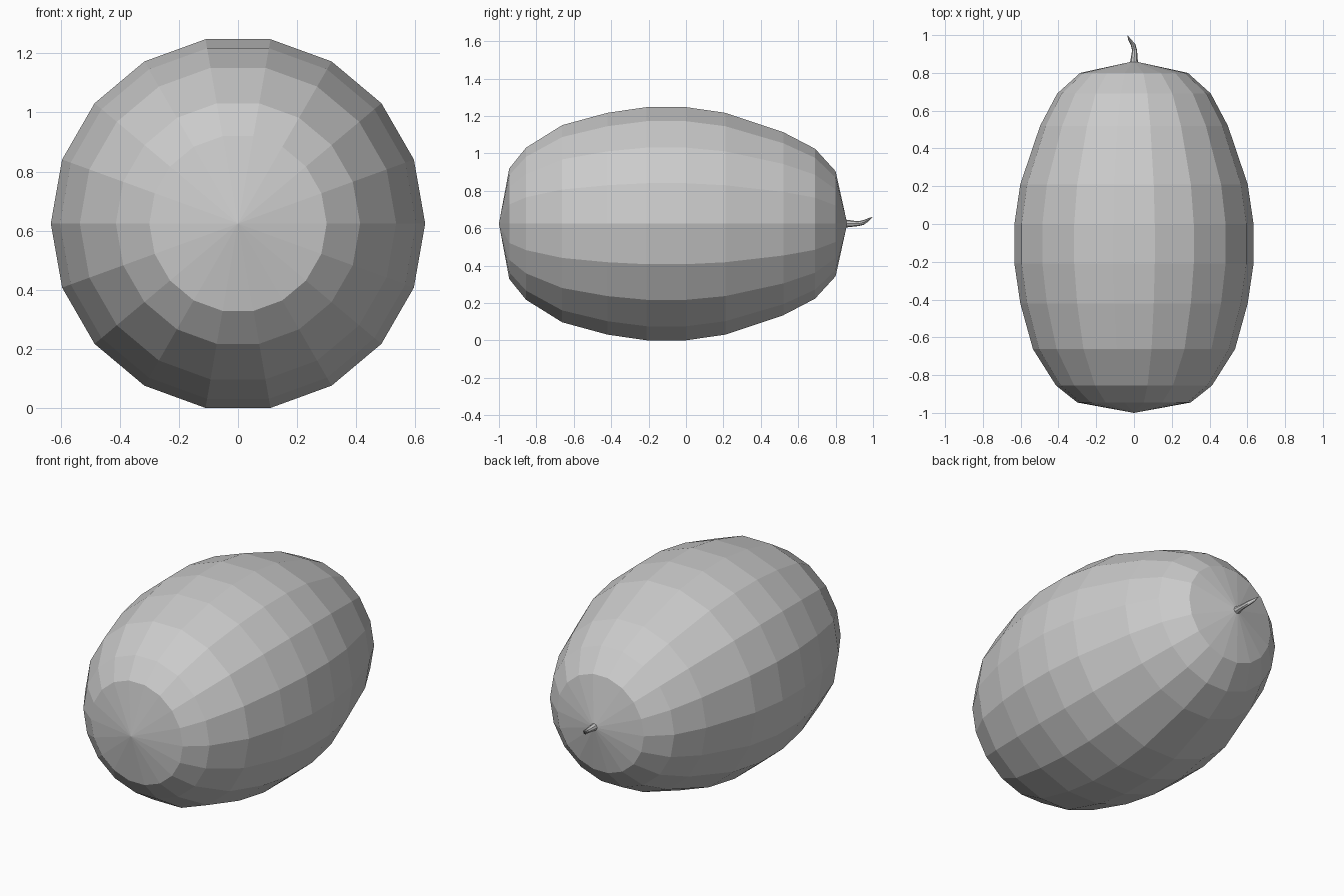
import bpy
import bmesh
from math import sin, cos, tau
from mathutils import Vector

cube = bpy.data.objects.get("Cube")
if cube:
    bpy.data.objects.remove(cube, do_unlink=True)

grey = bpy.data.materials.new("plain grey")
grey.use_nodes = True
grey.diffuse_color = (0.6, 0.6, 0.6, 1)
grey.node_tree.nodes["Principled BSDF"].inputs["Base Color"].default_value = (0.6, 0.6, 0.6, 1)

AXIS_Z = 0.624


def lathe(name, start, rings, end, sides):
    """Faceted tube along y with pointed ends; rings are (centre, radius)."""
    bm = bmesh.new()
    loops = []
    for centre, r in rings:
        loops.append([bm.verts.new(Vector(centre) + Vector((r * cos(tau * i / sides), 0, r * sin(tau * i / sides))))
                      for i in range(sides)])
    first, last = bm.verts.new(start), bm.verts.new(end)
    for i in range(sides):
        j = (i + 1) % sides
        bm.faces.new((first, loops[0][i], loops[0][j]))
        bm.faces.new((last, loops[-1][j], loops[-1][i]))
        for a, b in zip(loops, loops[1:]):
            bm.faces.new((a[i], b[i], b[j], a[j]))
    bmesh.ops.recalc_face_normals(bm, faces=bm.faces)
    mesh = bpy.data.meshes.new(name)
    bm.to_mesh(mesh)
    bm.free()
    mesh.materials.append(grey)
    obj = bpy.data.objects.new(name, mesh)
    bpy.context.collection.objects.link(obj)
    return obj


# Melon body: blunt front, slightly tapered towards the stem
profile = [(-0.945, 0.30), (-0.855, 0.413), (-0.662, 0.535), (-0.42, 0.602), (-0.21, 0.633),
           (0.0, 0.633), (0.21, 0.602), (0.52, 0.497), (0.69, 0.407), (0.80, 0.285)]
lathe("melon_body", (0, -1, AXIS_Z),
      [((0, y, AXIS_Z), r) for y, r in profile],
      (0, 0.862, AXIS_Z), 18)

# Thin stem: narrows, then curls up and sideways to a point
stem_rings = [((0, 0.855, 0.625), 0.021), ((0.003, 0.92, 0.624), 0.013),
              ((-0.005, 0.95, 0.631), 0.013), ((-0.022, 0.975, 0.645), 0.009)]
lathe("stem", (0, 0.85, 0.625), stem_rings, (-0.035, 1.0, 0.661), 8)
